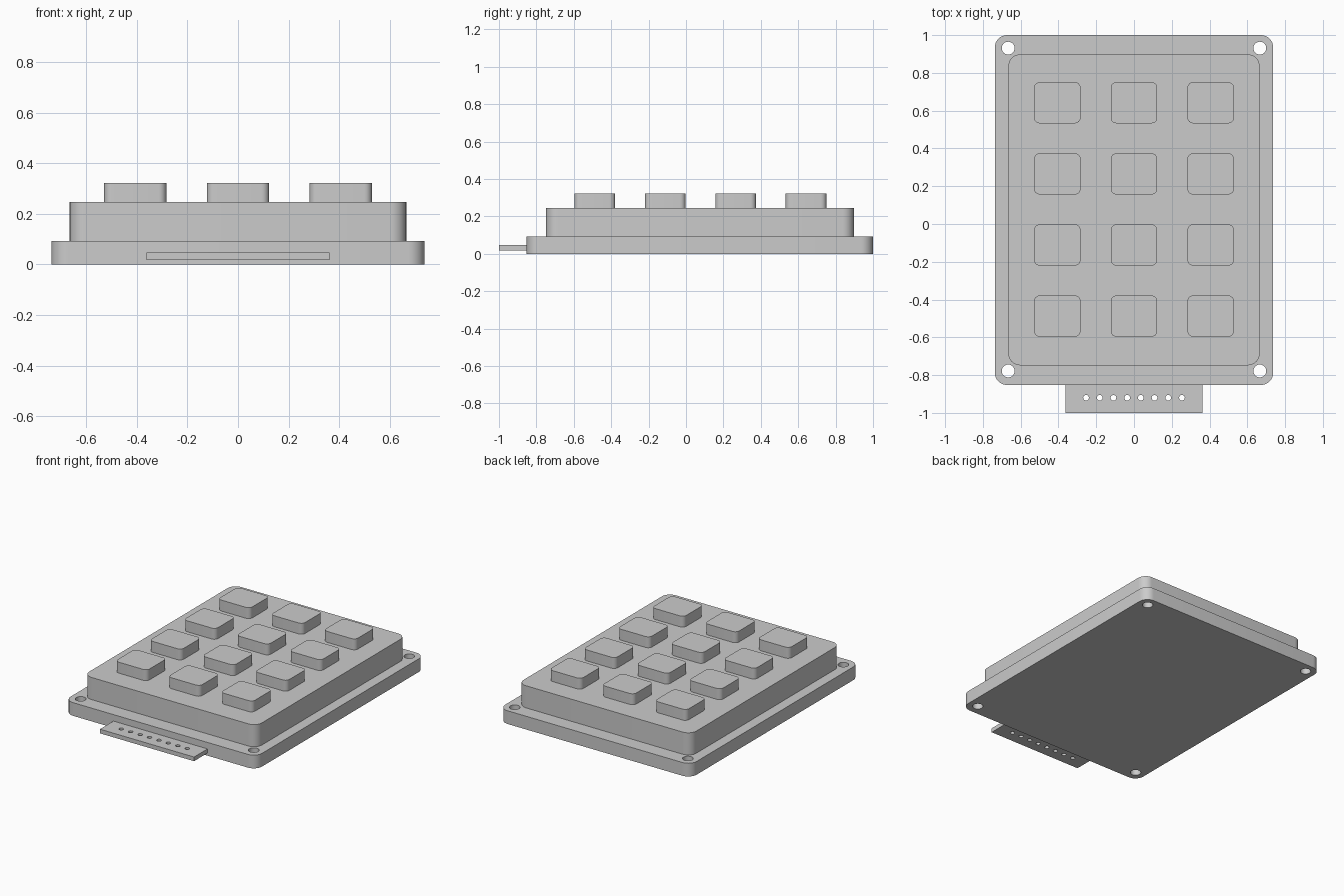
import bpy, bmesh
from math import pi, cos, sin

if "Cube" in bpy.data.objects:
    bpy.data.objects.remove(bpy.data.objects["Cube"])


def circle(cx, cy, r, n):
    return [(cx + r * cos(2 * pi * i / n), cy + r * sin(2 * pi * i / n)) for i in range(n)]


def rounded_rect(x0, x1, y0, y1, r, seg=8):
    if r == 0:
        return [(x0, y0), (x1, y0), (x1, y1), (x0, y1)]
    corners = [(x1 - r, y1 - r), (x0 + r, y1 - r), (x0 + r, y0 + r), (x1 - r, y0 + r)]
    return [(cx + r * cos((k + i / seg) * pi / 2), cy + r * sin((k + i / seg) * pi / 2))
            for k, (cx, cy) in enumerate(corners) for i in range(seg + 1)]


def slab(name, outline, z0, z1, holes=()):
    """Extrude an outline from z0 to z1, with optional through holes."""
    bm = bmesh.new()
    edges = []
    for loop in (outline, *holes):
        vs = [bm.verts.new((x, y, z0)) for x, y in loop]
        edges += [bm.edges.new((vs[i - 1], vs[i])) for i in range(len(vs))]
    if holes:
        bmesh.ops.triangle_fill(bm, use_beauty=True, use_dissolve=False, edges=edges)
    else:
        bm.faces.new(bm.verts)
    top = bmesh.ops.extrude_face_region(bm, geom=bm.faces[:], use_keep_orig=True)
    for v in top["geom"]:
        if isinstance(v, bmesh.types.BMVert):
            v.co.z = z1
    bmesh.ops.recalc_face_normals(bm, faces=bm.faces[:])
    mesh = bpy.data.meshes.new(name)
    bm.to_mesh(mesh)
    bm.free()
    ob = bpy.data.objects.new(name, mesh)
    bpy.context.collection.objects.link(ob)
    bpy.ops.object.select_all(action='DESELECT')
    ob.select_set(True)
    bpy.context.view_layer.objects.active = ob
    bpy.ops.object.shade_smooth_by_angle(angle=pi / 6)
    return ob


# Mounting plate with four screw holes
screw_holes = [circle(x, y, 0.034, 32) for x in (-0.666, 0.666) for y in (-0.778, 0.931)]
slab("mounting_plate", rounded_rect(-0.737, 0.737, -0.852, 1.0, 0.065), 0, 0.092, screw_holes)

# Raised housing
slab("housing", rounded_rect(-0.665, 0.665, -0.748, 0.898, 0.062), 0.092, 0.246)

# Twelve keys
for row in range(4):
    for col in range(3):
        x, y = (col - 1) * 0.406, 0.642 - row * 0.3765
        slab(f"key_{row + 1}_{col + 1}",
             rounded_rect(x - 0.123, x + 0.123, y - 0.109, y + 0.109, 0.03, 6), 0.246, 0.322)

# Connector strip with eight pin holes
pin_holes = [circle((i - 3.5) * 0.0725, -0.92, 0.015, 20) for i in range(8)]
slab("connector_strip", rounded_rect(-0.362, 0.362, -1.0, -0.852, 0), 0.018, 0.047, pin_holes)
